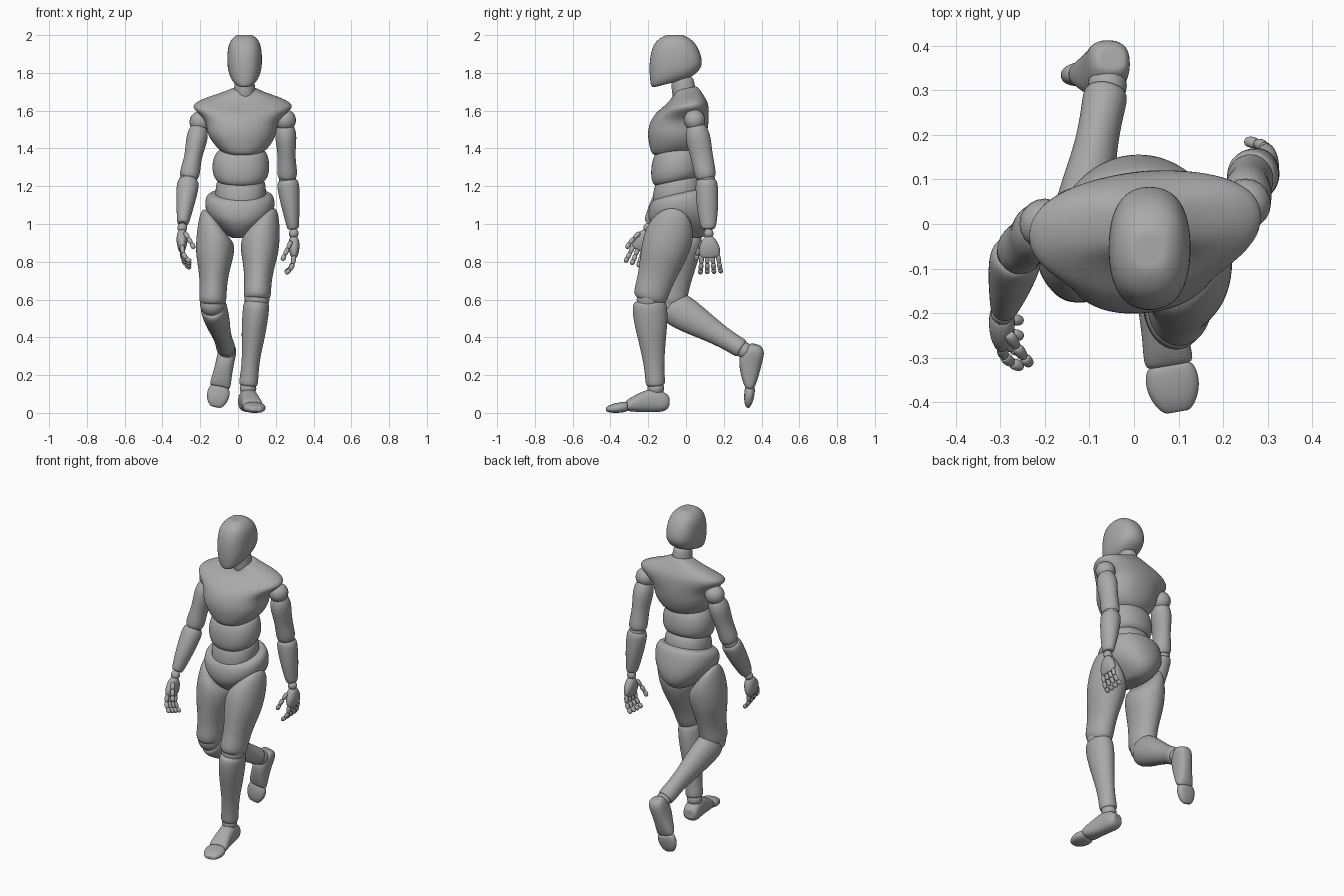
import bpy, bmesh
from math import cos, sin, pi, copysign
from mathutils import Vector as V

cube = bpy.data.objects.get("Cube")
if cube:
    bpy.data.objects.remove(cube)

grey = bpy.data.materials.new("plain grey")
grey.use_nodes = True
tone = (0.4, 0.4, 0.4, 1)
grey.diffuse_color = tone
grey.node_tree.nodes["Principled BSDF"].inputs["Base Color"].default_value = tone

X = V((1, 0, 0))
SIDES = 16


def finish(name, bm, levels=0):
    """Turn a bmesh into a smooth grey object."""
    bmesh.ops.recalc_face_normals(bm, faces=bm.faces)
    for f in bm.faces:
        f.smooth = True
    mesh = bpy.data.meshes.new(name)
    bm.to_mesh(mesh)
    bm.free()
    mesh.materials.append(grey)
    ob = bpy.data.objects.new(name, mesh)
    bpy.context.collection.objects.link(ob)
    if levels:
        mod = ob.modifiers.new("round", "SUBSURF")
        mod.levels = mod.render_levels = levels


def loft(name, rings, power=2.0, levels=2):
    """Skin rings given as (centre, first half axis, second half axis)."""
    def soft(v):
        return copysign(abs(v) ** (2 / power), v)
    first, last = rings[0], rings[-1]
    rings = [(first[0], first[1] * .6, first[2] * .6), *rings,
             (last[0], last[1] * .6, last[2] * .6)]
    bm = bmesh.new()
    loops = []
    for c, ax, ay in rings:
        angles = [2 * pi * i / SIDES for i in range(SIDES)]
        loops.append([bm.verts.new(c + 1.03 * (ax * soft(cos(a)) + ay * soft(sin(a))))
                      for a in angles])
    for lo, hi in zip(loops, loops[1:]):
        for i in range(SIDES):
            j = (i + 1) % SIDES
            bm.faces.new((lo[i], lo[j], hi[j], hi[i]))
    bm.faces.new(loops[0])
    bm.faces.new(loops[-1])
    finish(name, bm, levels)


def body(name, rows, power=2.0, yaw=0.0):
    """Level rings: x, front y, back y, z, half width, rise towards the back."""
    loft(name, [(V((x, (front + back) / 2, z)), V((w, w * yaw, 0)),
                 V((0, (back - front) / 2, rise)))
                for x, front, back, z, w, rise in rows], power)


def limb(name, a, b, rows, sign=1, levels=2):
    """Rings from joint a to joint b: fraction, half width, half depth, slant."""
    a, b = V(a), V(b)
    d = (b - a).normalized()
    side = (X - d * X.dot(d)).normalized()
    front = d.cross(side)
    loft(name, [(a.lerp(b, t), side * w - d * slant * sign, front * depth)
                for t, w, depth, slant in rows], levels=levels)


def ball(name, centre, radius):
    bm = bmesh.new()
    bmesh.ops.create_uvsphere(bm, u_segments=20, v_segments=12, radius=radius)
    bmesh.ops.translate(bm, verts=bm.verts, vec=V(centre))
    finish(name, bm)


# Head and neck
body("head", [(.035, -.11, -.01, 2.0, .045, 0), (.035, -.16, .04, 1.97, .078, 0),
              (.035, -.182, .07, 1.92, .09, 0), (.035, -.192, .087, 1.86, .092, 0),
              (.035, -.192, .075, 1.81, .087, .01), (.035, -.188, .045, 1.77, .072, .02),
              (.035, -.182, .01, 1.745, .048, .025)], 2.4)
body("neck", [(.035, -.07, .06, 1.66, .06, 0), (.035, -.075, .05, 1.71, .056, 0),
              (.035, -.08, .04, 1.78, .05, 0)])

# Torso
body("chest", [(.035, -.06, .06, 1.72, .06, .01), (.03, -.065, .075, 1.695, .11, .01),
               (.028, -.08, .095, 1.665, .21, .01), (.025, -.12, .115, 1.627, .275, .01),
               (.023, -.155, .118, 1.59, .235, 0), (.02, -.188, .118, 1.545, .185, 0),
               (.02, -.203, .11, 1.48, .185, 0), (.025, -.193, .09, 1.42, .15, 0),
               (.025, -.18, .06, 1.37, .1, .01)], 2.3, .08)
body("ribs", [(.02, -.15, .06, 1.4, .12, .01), (.015, -.18, .08, 1.35, .148, .01),
              (.015, -.187, .085, 1.27, .152, .02), (.015, -.17, .07, 1.22, .125, .025)], 2.2)
body("waist", [(.015, -.15, .06, 1.25, .12, .01), (.015, -.177, .085, 1.19, .135, .02),
               (.012, -.175, .09, 1.09, .13, .02)], 2.2)
body("pelvis", [(.01, -.17, .11, 1.165, .165, .03), (.01, -.195, .13, 1.13, .185, .03),
                (.01, -.2, .153, 1.06, .18, .02), (.01, -.19, .158, 1.0, .135, 0),
                (.01, -.15, .13, .95, .08, 0), (.01, -.1, .08, .925, .045, 0)], 2.2)

# Shared limb profiles
THIGH = [(.03, .07, .09, .08), (.1, .09, .115, .065), (.22, .1, .13, .03),
         (.4, .102, .125, 0), (.6, .08, .108, 0), (.8, .07, .093, 0),
         (.95, .074, .092, 0), (1.02, .058, .075, 0)]
SHIN = [(.01, .055, .075, 0), (.05, .07, .09, 0), (.2, .068, .092, 0), (.4, .063, .077, 0),
        (.64, .047, .058, 0), (.85, .047, .05, 0), (.97, .052, .053, 0)]
UPPER_ARM = [(.08, .042, .045, 0), (.18, .053, .06, 0), (.32, .057, .067, 0),
             (.62, .043, .057, 0), (.88, .055, .058, 0), (.99, .046, .05, 0)]
FOREARM = [(0, .045, .05, 0), (.06, .058, .058, 0), (.22, .057, .059, 0),
           (.5, .048, .057, 0), (.8, .035, .045, 0), (.92, .03, .036, 0)]
PHALANX = [(0, .009, .009, 0), (.2, .0135, .0135, 0), (.8, .012, .012, 0), (1, .008, .008, 0)]

# Foot profiles: distance ahead of the ankle, bottom, top, half width
FOOT = [(-.07, .03, .09, .035), (-.045, .005, .11, .05), (.02, .005, .135, .047),
        (.1, .005, .1, .05), (.16, .01, .065, .058)]
TOE = [(.157, .005, .06, .053), (.2, 0, .055, .062), (.24, 0, .045, .05), (.265, .008, .03, .03)]


def foot(label, ankle, ahead, up):
    f = V(ahead).normalized()
    u = (V(up) - f * f.dot(V(up))).normalized()
    s = f.cross(u)
    sole = V(ankle) - u * .13
    for part, rows in (("foot", FOOT), ("toes", TOE)):
        loft(f"{label}_{part}", [(sole + f * d + u * (lo + hi) / 2, s * w, u * (hi - lo) / 2)
                                 for d, lo, hi, w in rows], 2.5)


def digit(name, p, bends, lengths, aim):
    """Chain of short bones, each turned further than the last."""
    for i, (bend, length) in enumerate(zip(bends, lengths)):
        q = p + aim(bend).normalized() * length
        limb(f"{name}_{i + 1}", p, q, PHALANX, levels=1)
        p = q


def hand(label, wrist, down, thumbward, sign):
    w, d = V(wrist), V(down).normalized()
    s = V(thumbward)
    s = (s - d * s.dot(d)).normalized()
    n = s.cross(d) * sign
    if n.x * sign > 0:
        n = -n
    palm = [(.015, .02, .018), (.035, .038, .028), (.075, .056, .03),
            (.11, .056, .022), (.128, .045, .015)]
    loft(f"{label}_palm", [(w + d * t, s * half, n * thick) for t, half, thick in palm], 2.3)
    for k in range(4):
        spread = k - 1.5
        digit(f"{label}_finger_{k + 1}", w + d * .115 + s * spread * .028, (.15, .5, .95),
              (.045, .036, .03), lambda a: d * cos(a) + n * sin(a) + s * spread * .08)
    digit(f"{label}_thumb", w + d * .04 + s * .035 + n * .015, (.5, .4, .2),
          (.045, .04, .032), lambda a: d + s * a + n * .5)


# Pose: the joints of each side
POSE = {
    "left": dict(sign=1, hip=(.125, -.06, 1.03), knee=(.1, -.195, .6), ankle=(.053, -.16, .13),
                 foot=(.053, -.16, .13), ahead=(.17, -1, 0), up=(0, 0, 1),
                 shoulder=(.25, .045, 1.55), elbow=(.262, .108, 1.235),
                 wrist=(.295, .12, .95), down=(.02, .05, -1)),
    "right": dict(sign=-1, hip=(-.115, -.03, 1.02), knee=(-.135, -.09, .575),
                  ankle=(-.06, .31, .33), foot=(-.06, .285, .31), ahead=(-.2, -.25, -.95),
                  up=(0, -1, 0), shoulder=(-.2, 0, 1.54), elbow=(-.262, -.065, 1.235),
                  wrist=(-.295, -.2, .98), down=(-.02, -.35, -1)),
}

for side, j in POSE.items():
    # Leg
    limb(f"{side}_thigh", j["hip"], j["knee"], THIGH, j["sign"])
    ball(f"{side}_knee_joint", j["knee"], .066)
    limb(f"{side}_shin", j["knee"], j["ankle"], SHIN)
    ball(f"{side}_ankle_joint", j["ankle"], .044)
    foot(side, j["foot"], j["ahead"], j["up"])
    # Arm
    ball(f"{side}_shoulder_joint", j["shoulder"], .057)
    limb(f"{side}_upper_arm", j["shoulder"], j["elbow"], UPPER_ARM)
    ball(f"{side}_elbow_joint", j["elbow"], .046)
    limb(f"{side}_forearm", j["elbow"], j["wrist"], FOREARM)
    ball(f"{side}_wrist_joint", j["wrist"], .026)
    hand(side, j["wrist"], j["down"], (0, -1, 0), j["sign"])
